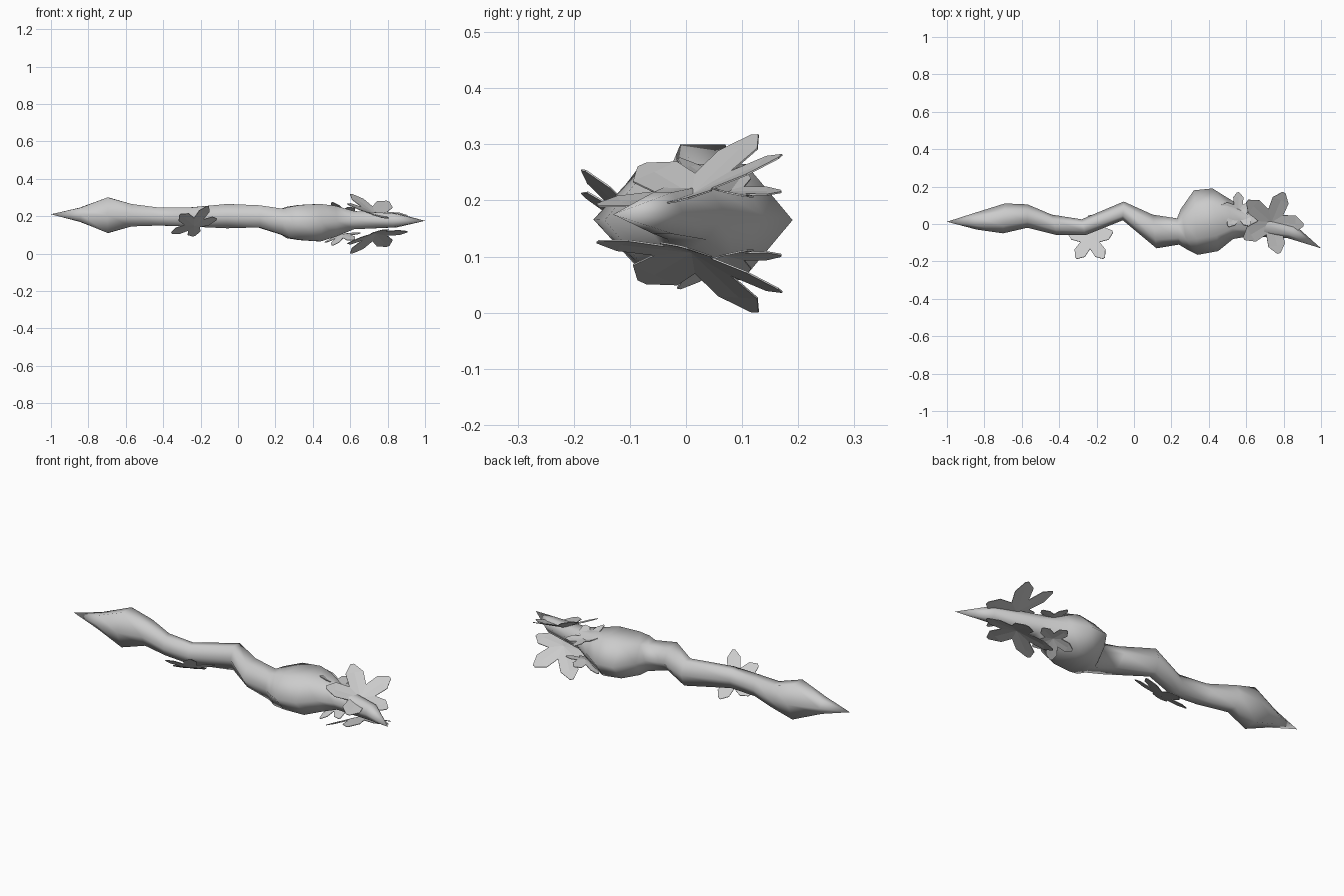
import bpy, bmesh
from math import sin, cos, pi, radians

if "Cube" in bpy.data.objects:
    bpy.data.objects.remove(bpy.data.objects["Cube"])

def finish(name, bm, smooth=False):
    bmesh.ops.recalc_face_normals(bm, faces=bm.faces)
    me = bpy.data.meshes.new(name)
    bm.to_mesh(me)
    bm.free()
    for p in me.polygons:
        p.use_smooth = smooth
    ob = bpy.data.objects.new(name, me)
    bpy.context.collection.objects.link(ob)
    return ob

# Gnarled branch: hexagonal rings given as (x, y) of both sides, then low and high z
RINGS = [
    (-.84, -.03, -.85, .06, .17, .245),
    (-.70, -.05, -.69, .11, .11, .30),
    (-.57, -.02, -.57, .105, .145, .265),
    (-.41, -.06, -.44, .05, .15, .245),
    (-.26, -.06, -.28, .025, .145, .245),
    (-.06, .02, -.055, .12, .135, .265),
    (.12, -.13, .10, .05, .14, .258),
    (.24, -.11, .23, .03, .10, .24),
    (.29, -.14, .25, .08, .082, .25),
    (.34, -.165, .32, .18, .072, .26),
    (.45, -.145, .42, .19, .065, .265),
    (.53, -.08, .50, .14, .09, .255),
    (.62, -.065, .62, .07, .13, .227),
    (.82, -.075, .86, -.005, .14, .215),
]

bm = bmesh.new()
loops = []
for xa, ya, xb, yb, z0, z1 in RINGS:
    ring = []
    for i in range(6):
        a = i * pi / 3
        t = .5 + .5 * cos(a)
        z = (z0 + z1) / 2 + (z1 - z0) / 2 * sin(a) / sin(pi / 3)
        ring.append(bm.verts.new((xa + (xb - xa) * t, ya + (yb - ya) * t, z)))
    loops.append(ring)
for r, s in zip(loops, loops[1:]):
    for i in range(6):
        j = (i + 1) % 6
        bm.faces.new((r[i], r[j], s[j], s[i]))
for tip, r in (((-1, .012, .21), loops[0]), ((1, -.13, .175), loops[-1])):
    v = bm.verts.new(tip)
    for i in range(6):
        bm.faces.new((v, r[i], r[(i + 1) % 6]))
finish("branch", bm, True)

# Five-petalled cupped flowers, tilted by the slopes gx and gy
PETAL = [(-36, .42), (-20, .78), (-3, 1), (3, 1), (20, .78), (36, .42)]

def flower(name, c, R, phase, gx, gy, depth, flip=False):
    bm = bmesh.new()
    def vert(r, deg):
        x, y = R * r * cos(radians(deg)), R * r * sin(radians(deg))
        z = c[2] + gx * x + gy * y + depth * r
        return bm.verts.new((c[0] + x, c[1] + y, .318 - z if flip else z))
    centre = vert(0, 0)
    for k in range(5):
        a = phase + 72 * k
        mid = vert(.75, a)
        rim = [vert(r, a + d) for d, r in PETAL]
        bm.faces.new((centre, rim[0], rim[1], mid))
        bm.faces.new((mid, rim[1], rim[2], rim[3], rim[4]))
        bm.faces.new((centre, mid, rim[4], rim[5]))
    bmesh.ops.remove_doubles(bm, verts=bm.verts, dist=.0005)
    ob = finish(name, bm)
    m = ob.modifiers.new("thickness", 'SOLIDIFY')
    m.thickness = .003
    m.offset = 0

for side, flip in (("upper", False), ("lower", True)):
    flower("large_flower_" + side, (.735, .01, .21), .172, 67, -.26, .29, .04, flip)
    flower("small_flower_" + side, (.56, .07, .215), .1, 92, -.25, -.25, .025, flip)
flower("side_flower", (-.235, -.08, .15), .127, 90, .3, -.6, .02)
